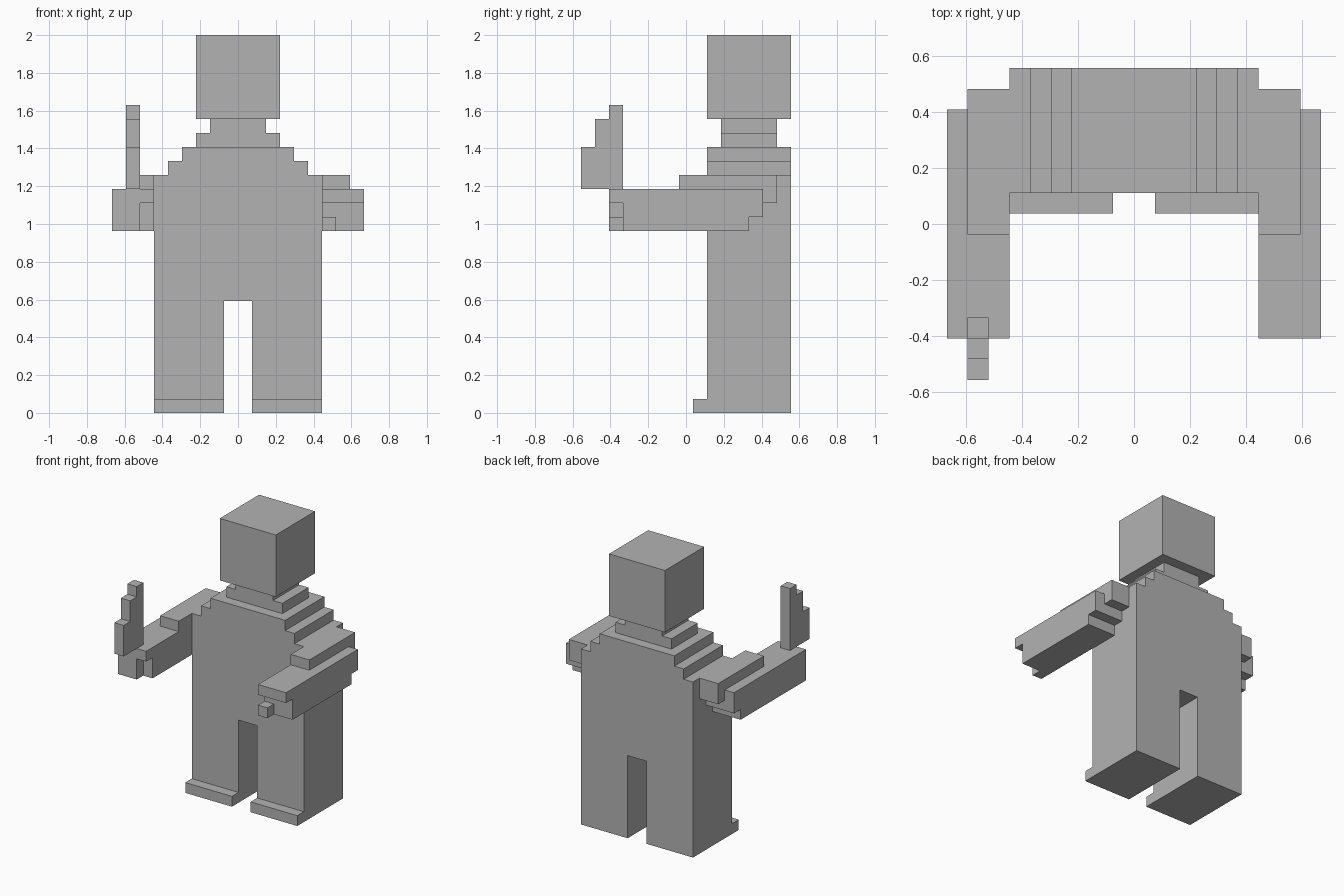
import bpy
import bmesh
from mathutils import Vector

UNIT = 2 / 27  # one block

cube = bpy.data.objects.get("Cube")
if cube:
    bpy.data.objects.remove(cube, do_unlink=True)

grey = bpy.data.materials.new("plain_grey")
grey.use_nodes = True
colour = (0.45, 0.45, 0.45, 1)
grey.diffuse_color = colour
grey.node_tree.nodes["Principled BSDF"].inputs["Base Color"].default_value = colour


def extrude(name, outline, axis, start, end):
    """Extrude an outline (block units) along x (yz outline) or y (xz outline)."""
    def place(a, b, depth):
        point = (depth, a, b) if axis == "x" else (a, depth, b)
        return Vector(point) * UNIT

    bm = bmesh.new()
    face = bm.faces.new([bm.verts.new(place(a, b, start)) for a, b in outline])
    moved = bmesh.ops.extrude_face_region(bm, geom=[face])["geom"]
    verts = [g for g in moved if isinstance(g, bmesh.types.BMVert)]
    bmesh.ops.translate(bm, verts=verts, vec=place(0, 0, end - start))
    bmesh.ops.recalc_face_normals(bm, faces=bm.faces)
    mesh = bpy.data.meshes.new(name)
    bm.to_mesh(mesh)
    bm.free()
    mesh.materials.append(grey)
    obj = bpy.data.objects.new(name, mesh)
    bpy.context.collection.objects.link(obj)
    return obj


def box(name, x, y, z):
    outline = [(x[0], z[0]), (x[1], z[0]), (x[1], z[1]), (x[0], z[1])]
    return extrude(name, outline, "y", *y)


def symmetric(half):
    return half + [(-a, b) for a, b in reversed(half)]


# Legs, torso and stepped shoulders share one front outline
body = [(1, 8), (1, 0), (6, 0), (6, 17), (5, 17), (5, 18), (4, 18), (4, 19)]
extrude("body", symmetric(body), "y", 1.5, 7.5)

# Stepped neck and head
extrude("neck", symmetric([(3, 19), (3, 20), (2, 20), (2, 21)]), "y", 2.5, 6.5)
box("head", (-3, 3), (1.5, 7.5), (21, 27))

# Feet and arms on both sides
upper = [(-0.5, 16), (-0.5, 17), (6.5, 17), (6.5, 15), (5.5, 15), (5.5, 16)]
lower = [(-4.5, 13), (4.5, 13), (4.5, 14), (5.5, 14), (5.5, 16), (-4.5, 16)]
for side, s in (("left", 1), ("right", -1)):
    box(side + "_toe", (s, 6 * s), (0.5, 1.5), (0, 1))
    extrude(side + "_upper_arm", upper, "x", 6 * s, 8 * s)
    extrude(side + "_forearm", lower, "x", 6 * s, 9 * s)

# Left hand: knuckle bar and fingertip
box("left_knuckles", (6, 9), (-5.5, -4.5), (15, 16))
box("left_fingertip", (6, 7), (-5.5, -4.5), (13, 14))

# Right hand with the raised stepped piece
hand = [(-9, 13), (-7, 13), (-7, 15), (-6, 15), (-6, 16), (-9, 16)]
extrude("right_hand", hand, "y", -5.5, -4.5)
raised = [(-4.5, 16), (-4.5, 22), (-5.5, 22), (-5.5, 21),
          (-6.5, 21), (-6.5, 19), (-7.5, 19), (-7.5, 16)]
extrude("raised_piece", raised, "x", -8, -7)
